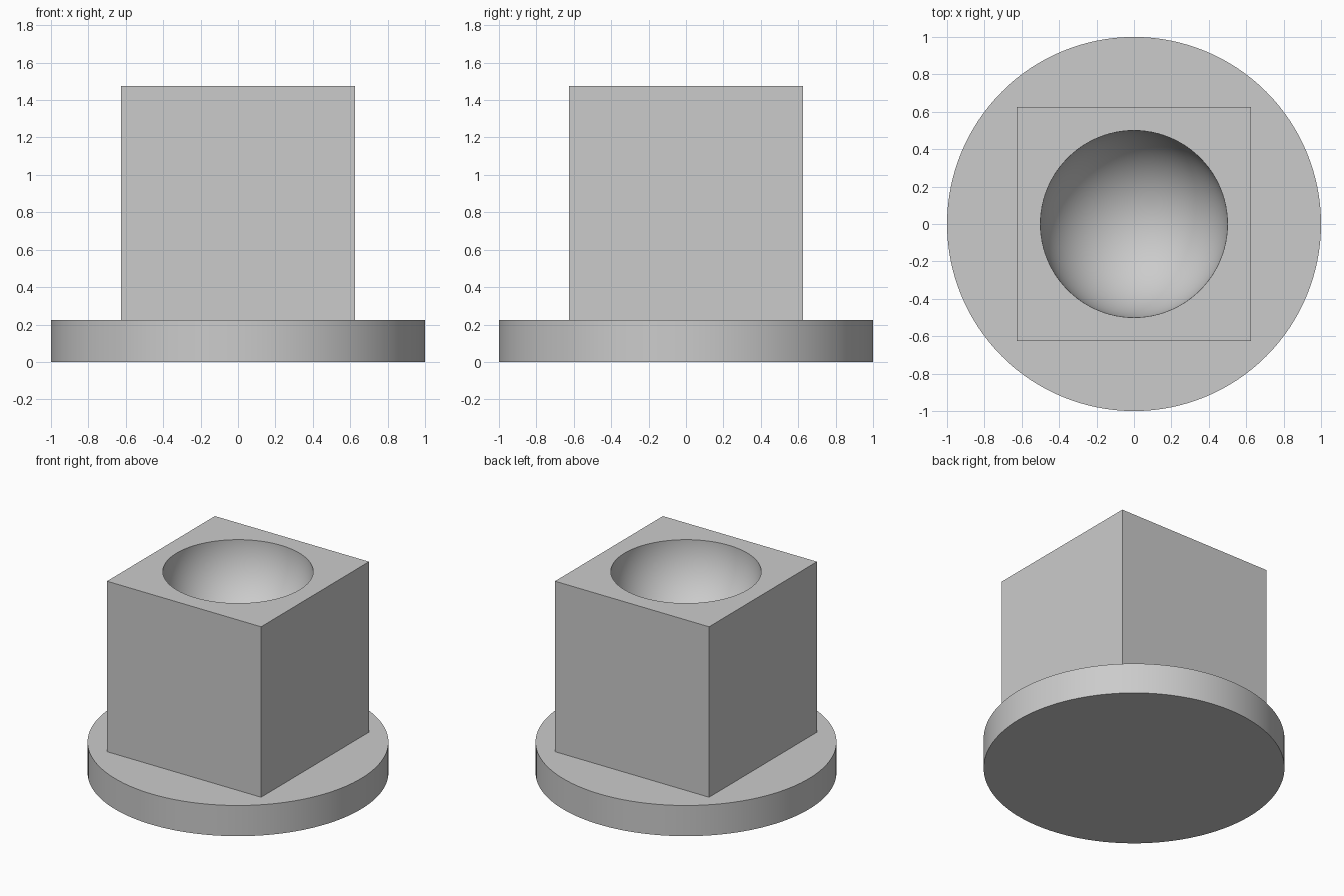
import bpy
import bmesh
from mathutils import Matrix

default = bpy.data.objects.get("Cube")
if default:
    bpy.data.objects.remove(default, do_unlink=True)

BASE_H = 0.225
BLOCK = 1.25
TOP = BASE_H + BLOCK
BOWL_R = 0.5

# Single grey material
grey = bpy.data.materials.new("light grey")
grey.use_nodes = True
colour = (0.6, 0.6, 0.6, 1.0)
grey.diffuse_color = colour
grey.node_tree.nodes["Principled BSDF"].inputs["Base Color"].default_value = colour


def make_object(name, bm):
    mesh = bpy.data.meshes.new(name)
    bm.to_mesh(mesh)
    bm.free()
    mesh.materials.append(grey)
    obj = bpy.data.objects.new(name, mesh)
    bpy.context.collection.objects.link(obj)
    return obj


def smooth(obj):
    bpy.ops.object.select_all(action="DESELECT")
    obj.select_set(True)
    bpy.context.view_layer.objects.active = obj
    bpy.ops.object.shade_smooth_by_angle(angle=0.6)


# Round base disc
bm = bmesh.new()
bmesh.ops.create_cone(bm, cap_ends=True, segments=128, radius1=1, radius2=1,
                      depth=BASE_H, matrix=Matrix.Translation((0, 0, BASE_H / 2)))
base = make_object("round_base", bm)
smooth(base)

# Square block standing on the base
bm = bmesh.new()
bmesh.ops.create_cube(bm, size=BLOCK,
                      matrix=Matrix.Translation((0, 0, BASE_H + BLOCK / 2)))
block = make_object("hollowed_block", bm)

# Ball that cuts the hemispherical hollow (odd rings keep its equator off the top face)
bm = bmesh.new()
bmesh.ops.create_uvsphere(bm, u_segments=96, v_segments=49, radius=BOWL_R,
                          matrix=Matrix.Translation((0, 0, TOP)))
cutter = make_object("hollow_cutter", bm)
cutter.hide_render = True

cut = block.modifiers.new("hollow", "BOOLEAN")
cut.operation = "DIFFERENCE"
cut.solver = "EXACT"
cut.object = cutter
bpy.context.view_layer.objects.active = block
bpy.ops.object.modifier_apply(modifier=cut.name)
bpy.data.objects.remove(cutter, do_unlink=True)
smooth(block)
